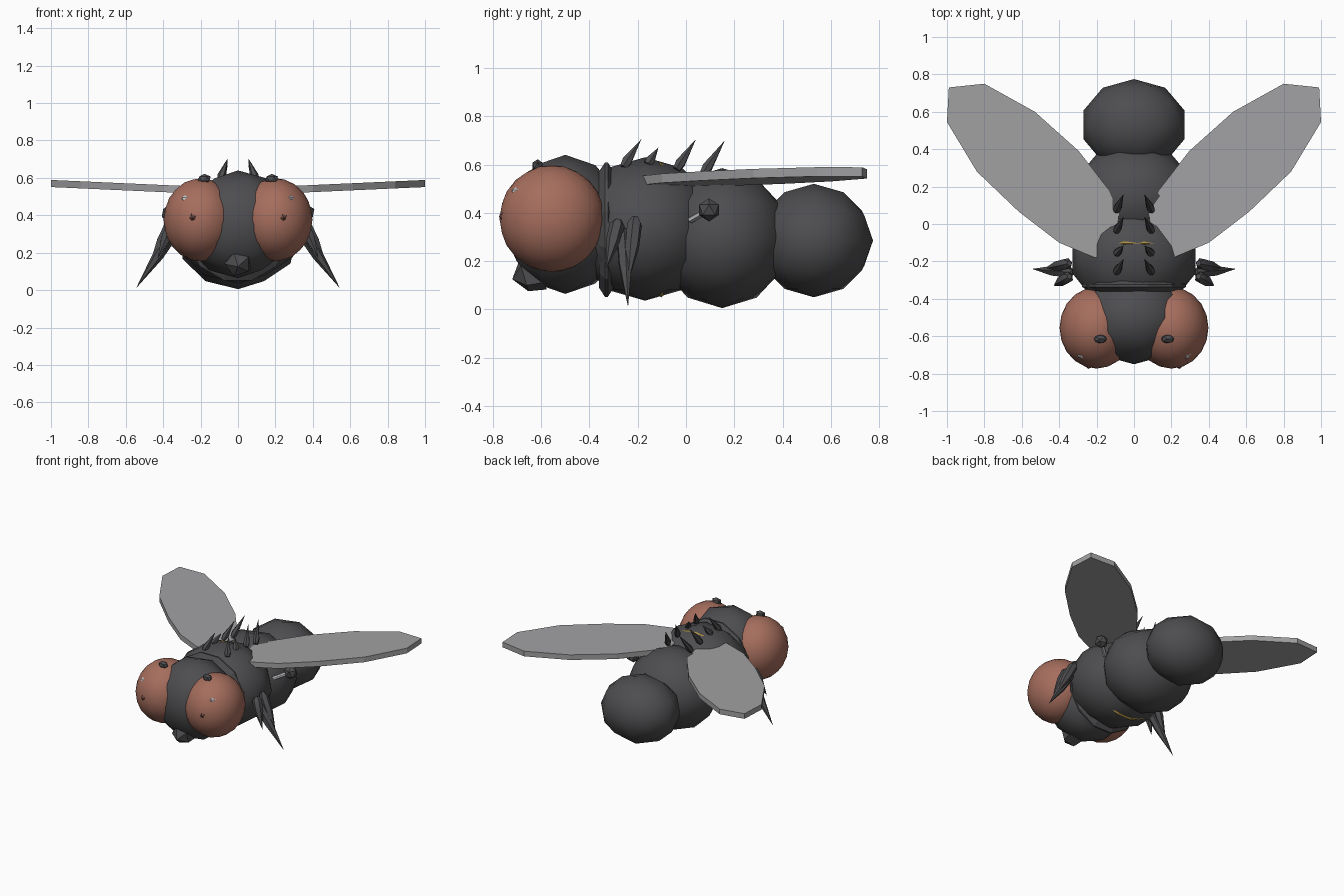
import bpy, bmesh, math
from mathutils import Vector, Matrix

if "Cube" in bpy.data.objects:
    bpy.data.objects.remove(bpy.data.objects["Cube"])


def material(name, r, g, b):
    m = bpy.data.materials.new(name)
    m.diffuse_color = (r, g, b, 1)
    m.use_nodes = True
    m.node_tree.nodes["Principled BSDF"].inputs["Base Color"].default_value = m.diffuse_color
    return m


DARK = material("charcoal", 0.075, 0.075, 0.08)
RED = material("brick red", 0.38, 0.155, 0.11)
BROWN = material("dark brown red", 0.16, 0.07, 0.055)
WING = material("wing grey", 0.36, 0.36, 0.37)
PALE = material("pale grey", 0.55, 0.56, 0.57)
GOLD = material("gold", 0.40, 0.27, 0.06)


def finish(name, bm, mat, smooth=None):
    bmesh.ops.recalc_face_normals(bm, faces=bm.faces)
    me = bpy.data.meshes.new(name)
    bm.to_mesh(me)
    bm.free()
    ob = bpy.data.objects.new(name, me)
    bpy.context.collection.objects.link(ob)
    me.materials.append(mat)
    if smooth:
        bpy.ops.object.select_all(action='DESELECT')
        ob.select_set(True)
        bpy.context.view_layer.objects.active = ob
        bpy.ops.object.shade_smooth_by_angle(angle=math.radians(smooth))
    return ob


def ball(name, loc, radii, mat, subdiv=2, smooth=60, tilt=0):
    bm = bmesh.new()
    bmesh.ops.create_icosphere(bm, subdivisions=subdiv, radius=1)
    bm.transform(Matrix.Translation(loc) @ Matrix.Diagonal((*radii, 1))
                 @ Matrix.Rotation(tilt, 4, 'X'))
    return finish(name, bm, mat, smooth)


def spindle(name, start, end, profile, mat, sides=6, smooth=None):
    """Turned shape along start-end; profile holds (fraction, radius)."""
    start, end = Vector(start), Vector(end)
    axis = end - start
    rot = axis.to_track_quat('Z', 'Y').to_matrix()
    bm = bmesh.new()
    rings = []
    for t, r in profile:
        rings.append([bm.verts.new(start + axis * t + rot @ Vector(
            (r * math.cos(a), r * math.sin(a), 0)))
            for a in [2 * math.pi * (i + 0.5) / sides for i in range(sides)]])
    for lo, hi in zip(rings, rings[1:]):
        for i in range(sides):
            j = (i + 1) % sides
            bm.faces.new((lo[i], lo[j], hi[j], hi[i]))
    bm.faces.new(rings[0])
    bm.faces.new(rings[-1])
    bmesh.ops.remove_doubles(bm, verts=bm.verts, dist=0.0005)
    return finish(name, bm, mat, smooth)


# body segments
ball("head", (0, -0.50, 0.352), (0.295, 0.25, 0.288), DARK)
ball("thorax", (0, -0.17, 0.333), (0.345, 0.31, 0.297), DARK)
ball("front_abdomen", (0, 0.15, 0.295), (0.33, 0.285, 0.29), DARK)
ball("rear_abdomen", (0, 0.53, 0.285), (0.285, 0.245, 0.235), DARK)

# collar behind the head and thin gold band round the thorax
spindle("collar", (0, -0.36, 0.33), (0, -0.30, 0.33),
        [(0, 0.25), (0.4, 0.288), (0.6, 0.288), (1, 0.25)], DARK, 12)
spindle("thorax_band", (0, -0.112, 0.33), (0, -0.094, 0.33),
        [(0, 0.278), (0.5, 0.287), (1, 0.278)], GOLD, 16)

# mouth
spindle("mouth", (0, -0.60, 0.16), (0, -0.72, 0.125),
        [(0, 0.085), (0.6, 0.07), (1, 0.0)], DARK, 5)

# wing outline for the +x side, from the root round the outer edge
WING_OUTLINE = [(0.10, -0.14), (0.21, -0.18), (0.40, -0.10), (0.615, 0.065),
                (0.84, 0.28), (1.0, 0.545), (0.99, 0.73), (0.80, 0.75),
                (0.53, 0.60), (0.295, 0.39), (0.14, 0.19), (0.08, 0.06)]


def wing(name, s):
    bm = bmesh.new()
    layers = [[bm.verts.new((s * x, y, 0.506 + 0.045 * x + h))
               for x, y in WING_OUTLINE] for h in (0, 0.038)]
    n = len(WING_OUTLINE)
    for layer in layers:
        bm.faces.new(layer)
    for i in range(n):
        j = (i + 1) % n
        bm.faces.new((layers[0][i], layers[0][j], layers[1][j], layers[1][i]))
    finish(name, bm, WING)


LEGS = [((0.33, -0.26, 0.33), (0.545, -0.24, 0.01)),
        ((0.345, -0.21, 0.38), (0.48, -0.24, 0.11)),
        ((0.345, -0.28, 0.37), (0.43, -0.33, 0.17))]
BRISTLES = [(-0.26, 0.59), (-0.16, 0.60), (-0.04, 0.58), (0.07, 0.56)]
BRISTLE_RISE = [0.115, 0.07, 0.125, 0.14]

for s, side in ((-1, "left"), (1, "right")):
    def at(x, y, z):
        return (s * x, y, z)

    wing(side + "_wing", s)

    # eye with its glint, centre spike and stubby feeler
    ball(side + "_eye", at(0.2, -0.555, 0.376), (0.198, 0.218, 0.222), RED, 3)
    ball(side + "_eye_glint", at(0.275, -0.695, 0.48), (0.034, 0.03, 0.034),
         PALE, 1, None)
    spindle(side + "_eye_spike", at(0.235, -0.72, 0.39), at(0.245, -0.775, 0.385),
            [(0, 0.055), (0.5, 0.045), (1, 0.0)], BROWN, 5)
    ball(side + "_feeler", at(0.18, -0.615, 0.595), (0.038, 0.025, 0.027),
         DARK, 1, None)

    # legs tapering to points
    for i, (a, b) in enumerate(LEGS):
        spindle(f"{side}_leg_{i + 1}", at(*a), at(*b),
                [(0, 0.015), (0.1, 0.032), (0.45, 0.03), (1, 0)], DARK, 6, 40)

    # back bristles leaning rearward
    for i, ((y, z), rise) in enumerate(zip(BRISTLES, BRISTLE_RISE)):
        spindle(f"{side}_bristle_{i + 1}", at(0.095, y, z),
                at(0.055, y + 0.65 * rise, z + rise),
                [(0, 0.016), (0.2, 0.023), (1, 0)], DARK, 6, 40)

    # balancing knob on a pale stalk
    spindle(side + "_knob_stalk", at(0.27, 0.02, 0.37), at(0.36, 0.09, 0.41),
            [(0, 0.014), (1, 0.014)], PALE, 6)
    ball(side + "_knob", at(0.365, 0.095, 0.412), (0.048, 0.048, 0.048),
         DARK, 1, None)
